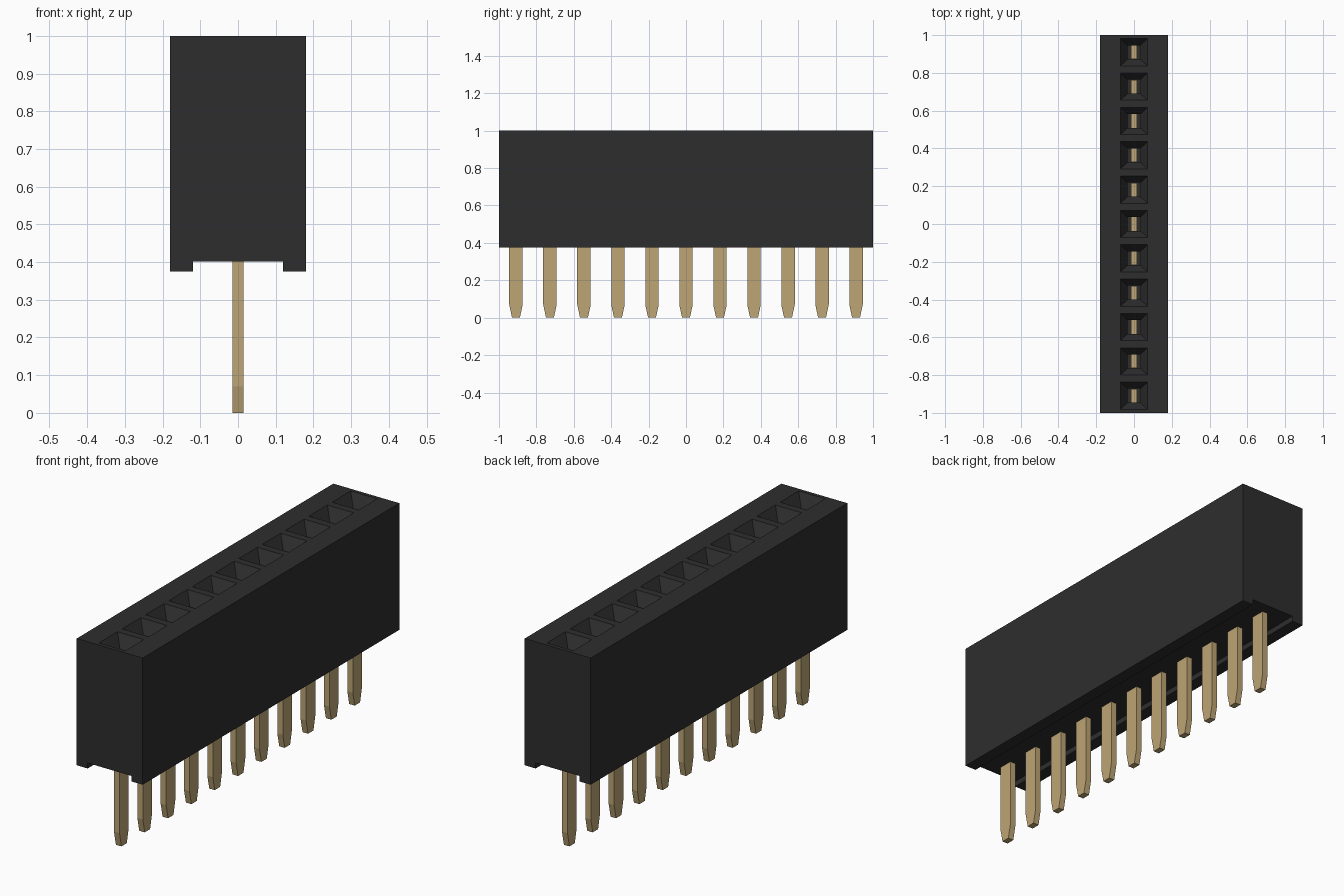
import bpy
import bmesh

if "Cube" in bpy.data.objects:
    bpy.data.objects.remove(bpy.data.objects["Cube"])

COUNT = 11
PITCH = 2 / COUNT


def material(name, rgb):
    mat = bpy.data.materials.new(name)
    mat.use_nodes = True
    mat.diffuse_color = (*rgb, 1)
    bsdf = mat.node_tree.nodes["Principled BSDF"]
    bsdf.inputs["Base Color"].default_value = (*rgb, 1)
    bsdf.inputs["Roughness"].default_value = 0.6
    return mat


def finish(name, bm, mat):
    bmesh.ops.remove_doubles(bm, verts=bm.verts, dist=1e-5)
    bmesh.ops.recalc_face_normals(bm, faces=bm.faces)
    mesh = bpy.data.meshes.new(name)
    bm.to_mesh(mesh)
    bm.free()
    mesh.materials.append(mat)
    obj = bpy.data.objects.new(name, mesh)
    bpy.context.collection.objects.link(obj)
    return obj


def rings(bm, sections, y, cap_start=False):
    """Stack rectangles (half x, half y, z), joining each to the next; cap the last."""
    loops = [[bm.verts.new((sx * hx, y + sy * hy, z))
              for sx, sy in ((-1, -1), (1, -1), (1, 1), (-1, 1))]
             for hx, hy, z in sections]
    for a, b in zip(loops, loops[1:]):
        for i in range(4):
            j = (i + 1) % 4
            bm.faces.new((a[i], a[j], b[j], b[i]))
    bm.faces.new(loops[-1])
    if cap_start:
        bm.faces.new(loops[0])


black = material("black plastic", (0.027, 0.027, 0.027))
gold = material("dull gold", (0.51, 0.375, 0.178))

# Housing: end profile with a channel underneath, open along the top
profile = [(-0.18, 1.0), (-0.18, 0.375), (-0.12, 0.375), (-0.12, 0.402),
           (0.12, 0.402), (0.12, 0.375), (0.18, 0.375), (0.18, 1.0)]
# Socket: top rim, funnel, shaft and floor
socket = [(0.18, PITCH / 2, 1.0), (0.072, 0.072, 1.0),
          (0.034, 0.037, 0.94), (0.034, 0.037, 0.45)]

bm = bmesh.new()
for k in range(COUNT):
    y = (k - (COUNT - 1) / 2) * PITCH
    near, far = ([bm.verts.new((x, y + s * PITCH / 2, z)) for x, z in profile]
                 for s in (-1, 1))
    for i in range(len(profile) - 1):
        bm.faces.new((near[i], near[i + 1], far[i + 1], far[i]))
    if k == 0:
        bm.faces.new(near)
    if k == COUNT - 1:
        bm.faces.new(far)
    rings(bm, socket, y)
finish("housing", bm, black)

# Pins: flat blades with tapered tips, reaching up into the sockets
for k in range(COUNT):
    bm = bmesh.new()
    rings(bm, [(0.015, 0.021, 0.0), (0.015, 0.036, 0.07), (0.015, 0.036, 0.7)],
          0, cap_start=True)
    pin = finish(f"pin_{k + 1}", bm, gold)
    pin.location.y = (k - (COUNT - 1) / 2) * PITCH
